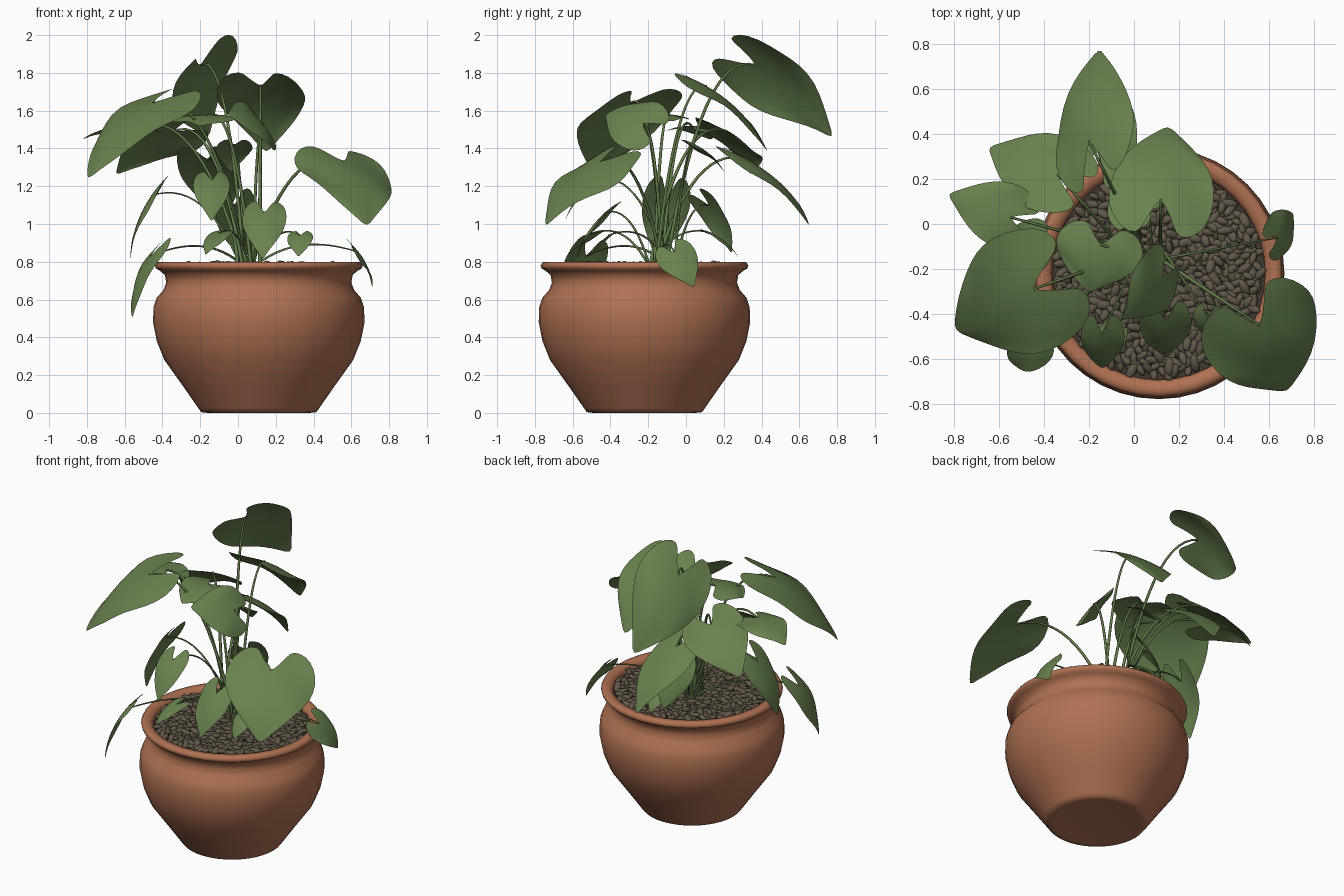
import bpy, bmesh, math, random
from mathutils import Vector, Matrix

random.seed(4)
cube = bpy.data.objects.get("Cube")
if cube:
    bpy.data.objects.remove(cube, do_unlink=True)

POT = Vector((.11, -.22, 0))
UP = Vector((0, 0, 1))


def material(name, color):
    mat = bpy.data.materials.new(name)
    mat.use_nodes = True
    mat.diffuse_color = (*color, 1)
    mat.node_tree.nodes["Principled BSDF"].inputs["Base Color"].default_value = (*color, 1)
    return mat


terracotta = material("terracotta", (.43, .165, .085))
leaf_green = material("leaf green", (.138, .22, .077))
stem_green = material("stem green", (.125, .2, .068))
pebble_brown = material("pebble brown", (.122, .098, .068))
soil_brown = material("soil brown", (.05, .04, .028))


def finish(name, bm, mat, angle=60):
    mesh = bpy.data.meshes.new(name)
    bm.to_mesh(mesh)
    bm.free()
    mesh.materials.append(mat)
    obj = bpy.data.objects.new(name, mesh)
    bpy.context.collection.objects.link(obj)
    bpy.ops.object.select_all(action='DESELECT')
    obj.select_set(True)
    bpy.context.view_layer.objects.active = obj
    bpy.ops.object.shade_smooth_by_angle(angle=math.radians(angle))
    return obj


def lathe(name, profile, mat, steps=40):
    bm = bmesh.new()
    verts = [bm.verts.new((r, 0, z)) for r, z in profile]
    edges = [bm.edges.new(pair) for pair in zip(verts, verts[1:])]
    bmesh.ops.spin(bm, geom=verts + edges, axis=UP, cent=(0, 0, 0),
                   angle=math.tau, steps=steps, use_duplicate=False)
    bmesh.ops.remove_doubles(bm, verts=bm.verts, dist=.0005)
    bmesh.ops.recalc_face_normals(bm, faces=bm.faces)
    obj = finish(name, bm, mat)
    obj.location = POT
    return obj


# Pot: round belly, narrow neck, rolled rim and inner wall
lathe("pot", [(0, .005), (.25, .005), (.27, 0), (.305, .004), (.32, .025), (.4, .14), (.5, .28),
              (.54, .38), (.56, .48), (.557, .56), (.54, .61), (.505, .65),
              (.49, .69), (.497, .73), (.523, .752), (.545, .765), (.55, .78),
              (.54, .797), (.52, .8), (.49, .795), (.475, .77), (.47, .7)], terracotta)
lathe("soil", [(0, .755), (.475, .755)], soil_brown)

# Pebbles: elongated stones jumbled over the soil
bm = bmesh.new()
count = 620
for i in range(count):
    radius = .455 * math.sqrt((i + .5) / count)
    turn = i * 2.39996
    spot = POT + Vector((radius * math.cos(turn), radius * math.sin(turn),
                         .77 + random.uniform(-.01, .012)))
    size = random.uniform(.85, 1.3)
    tilt = Matrix.Rotation(random.uniform(-.6, .6), 4, 'Y')
    spin = Matrix.Rotation(random.uniform(0, math.tau), 4, 'Z')
    scale = Matrix.Diagonal((.035 * size, .017 * size, .014 * size, 1))
    bmesh.ops.create_icosphere(bm, subdivisions=2, radius=1,
                               matrix=Matrix.Translation(spot) @ spin @ tilt @ scale)
finish("pebbles", bm, pebble_brown)

# Half outline of a heart-shaped leaf: (along, across), from lobe to tip
OUTLINE = [(-.36, .38), (-.32, .68), (-.13, .92), (.1, 1), (.32, .93),
           (.54, .73), (.75, .44), (.92, .17), (1.05, 0)]
COLUMNS = 4


def leaf(name, base, tip, width, roll=0):
    base, tip = Vector(base), Vector(tip)
    length = (tip - base).length
    along = (tip - base).normalized()
    side = Matrix.Rotation(math.radians(roll), 3, along) @ along.cross(UP).normalized()
    normal = side.cross(along)
    phase = random.uniform(0, math.tau)
    bm = bmesh.new()
    rows = []
    for i, (edge_u, edge_w) in enumerate(OUTLINE):
        s = i / (len(OUTLINE) - 1) * OUTLINE[-1][0]
        row = []
        for c in range(-COLUMNS, COLUMNS + 1):
            t = abs(c) / COLUMNS
            u = s + (edge_u - s) * t ** 1.2
            w = edge_w * c / COLUMNS
            # arched midrib, drooping margins and a gentle wave
            lift = .3 * u * (1 - u) * length - .15 * width * w * w
            lift += .09 * width * t * t * edge_w * math.sin(7 * u + phase + c)
            row.append(bm.verts.new(base + along * u * length
                                    + side * w * width + normal * lift))
        rows.append(row)
    for low, high in zip(rows, rows[1:]):
        for c in range(2 * COLUMNS):
            bm.faces.new((low[c], low[c + 1], high[c + 1], high[c]))
    bmesh.ops.remove_doubles(bm, verts=bm.verts, dist=.0005)
    bmesh.ops.recalc_face_normals(bm, faces=bm.faces)
    obj = finish(name, bm, leaf_green, 80)
    soften = obj.modifiers.new("soften", 'SUBSURF')
    soften.levels = soften.render_levels = 1


def stem(name, end, thickness):
    end = Vector(end)
    root = Vector((.06 + random.uniform(-.06, .06), -.13 + random.uniform(-.07, .07), .76))
    reach = (end - root).xy.length
    bend = root.lerp(end, .4)
    bend.z = end.z + .2 * reach
    curve = bpy.data.curves.new(name, 'CURVE')
    curve.dimensions = '3D'
    curve.bevel_depth = thickness
    curve.bevel_resolution = 1
    line = curve.splines.new('POLY')
    steps = 14
    line.points.add(steps)
    for i, point in enumerate(line.points):
        t = i / steps
        point.co = (*(root.lerp(bend, t).lerp(bend.lerp(end, t), t)), 1)
        point.radius = 1.3 - .6 * t
    line.use_smooth = True
    curve.materials.append(stem_green)
    bpy.context.collection.objects.link(bpy.data.objects.new(name, curve))


# Large leaves: base, tip, half width, roll
large_leaves = [
    ((-.2, .37, 1.84), (-.16, .77, 1.47), .24, -48),
    ((.12, .11, 1.73), (.15, .43, 1.39), .24, 0),
    ((-.45, -.29, 1.64), (-.79, -.47, 1.25), .29, -6),
    ((.56, -.45, 1.33), (.68, -.74, 1), .28, -8),
    ((-.34, .22, 1.49), (-.64, .34, 1.27), .2, 25),
    ((-.55, .03, 1.52), (-.82, .13, 1.45), .15, 0),
    ((-.15, -.09, 1.58), (-.2, -.3, 1.52), .2, 0),
    ((.13, -.23, 1.53), (-.05, -.42, 1.58), .17, -45),
    ((-.16, .33, 1.34), (-.09, .65, 1), .17, 0),
]
# Small leaves: base, tip, half width, roll
small_leaves = [
    ((-.14, -.49, 1.23), (-.14, -.64, 1.02), .1),
    ((.14, -.43, 1.06), (.13, -.58, .82), .12),
    ((.33, -.41, .94), (.32, -.5, .83), .07),
    ((.64, -.06, .85), (.71, .04, .67), .11, 45),
    ((-.46, -.53, .83), (-.56, -.6, .51), .12, 15),
    ((-.46, -.1, 1.15), (-.57, -.15, .81), .13, 20),
    ((-.02, .12, 1.1), (0, .24, .85), .12, -40),
    ((.06, .14, .95), (.07, .28, .82), .08),
    ((-.1, -.5, .95), (-.17, -.62, .84), .07),
    ((-.02, .05, 1.42), (-.04, .2, 1.28), .1),
]

for size, group, thickness in (("large", large_leaves, .008), ("small", small_leaves, .0055)):
    for number, spec in enumerate(group, 1):
        leaf(f"{size}_leaf_{number}", *spec)
        stem(f"{size}_leaf_stem_{number}", spec[0], thickness)
